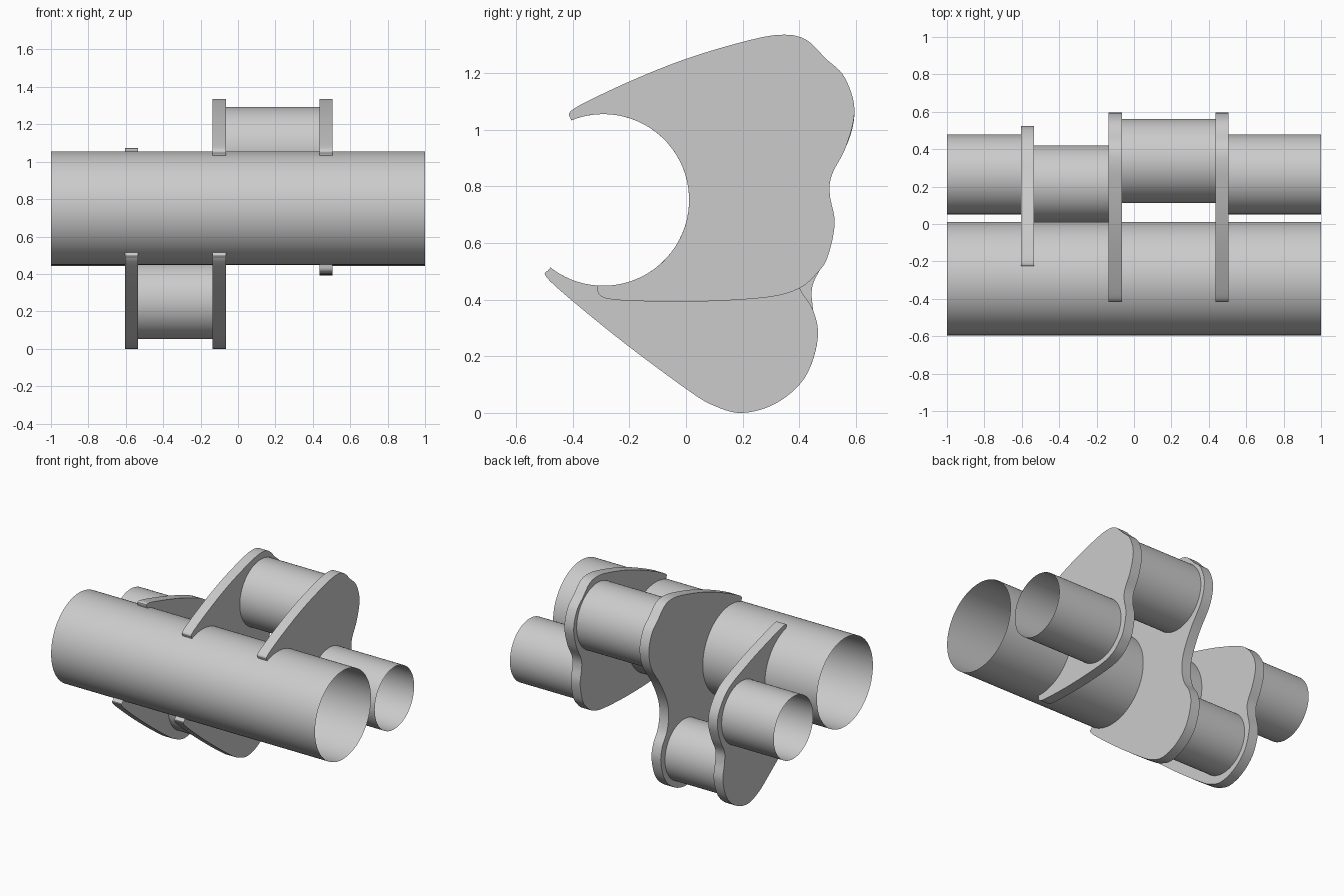
import bpy, bmesh, math
from mathutils import Vector

cube = bpy.data.objects.get("Cube")
if cube:
    bpy.data.objects.remove(cube, do_unlink=True)

steel = bpy.data.materials.new("light grey")
steel.use_nodes = True
grey = (0.6, 0.6, 0.6, 1)
steel.diffuse_color = grey
steel.node_tree.nodes["Principled BSDF"].inputs["Base Color"].default_value = grey

MAIN_Y, MAIN_Z, MAIN_R = -0.292, 0.752, 0.303
THICK = 0.07


def finish(bm, name):
    bmesh.ops.recalc_face_normals(bm, faces=bm.faces)
    mesh = bpy.data.meshes.new(name)
    bm.to_mesh(mesh)
    bm.free()
    mesh.materials.append(steel)
    obj = bpy.data.objects.new(name, mesh)
    bpy.context.collection.objects.link(obj)
    bpy.ops.object.select_all(action='DESELECT')
    obj.select_set(True)
    bpy.context.view_layer.objects.active = obj
    bpy.ops.object.shade_smooth_by_angle(angle=math.radians(35))


def tube(name, x0, x1, y, z, r):
    """Open thin-walled tube along x."""
    bm = bmesh.new()
    bmesh.ops.create_cone(bm, cap_ends=False, segments=96,
                          radius1=r, radius2=r, depth=x1 - x0)
    for v in bm.verts:
        v.co = Vector(((x0 + x1) / 2 + v.co.z, y + v.co.x, z + v.co.y))
    finish(bm, name)


def smooth_path(points, steps=6):
    """Catmull-Rom curve through the points."""
    p = [Vector(q) for q in points]
    p = [p[0]] + p + [p[-1]]
    out = []
    for a, b, c, d in zip(p, p[1:], p[2:], p[3:]):
        for i in range(steps):
            t = i / steps
            out.append(0.5 * (2 * b + (c - a) * t + (2 * a - 5 * b + 4 * c - d) * t ** 2
                              + (3 * b - a - 3 * c + d) * t ** 3))
    return out + [p[-1]]


def plate(name, x, points):
    """Web plate whose inner edge wraps around the main tube."""
    edge = smooth_path(points)
    angle = lambda q: math.atan2(q.y - MAIN_Z, q.x - MAIN_Y)
    start, end = angle(edge[-1]), angle(edge[0])
    n = 48
    for i in range(n + 1):
        a = start + (end - start) * i / n
        edge.append(Vector((MAIN_Y + MAIN_R * math.cos(a), MAIN_Z + MAIN_R * math.sin(a))))
    bm = bmesh.new()
    face = bm.faces.new([bm.verts.new((x, q.x, q.y)) for q in edge])
    grown = bmesh.ops.extrude_face_region(bm, geom=[face])
    bmesh.ops.translate(bm, vec=(THICK, 0, 0),
                        verts=[v for v in grown["geom"] if isinstance(v, bmesh.types.BMVert)])
    bmesh.ops.remove_doubles(bm, verts=bm.verts, dist=0.0005)
    finish(bm, name)


# Plate outlines as (y, z), shared between neighbouring plates
upper_lobe = [(-.408, 1.04), (-.395, 1.075), (-.2, 1.17), (0, 1.25), (.2, 1.31),
              (.33, 1.335), (.42, 1.32), (.495, 1.25), (.56, 1.185), (.595, 1.07),
              (.565, .94)]
lower_lobe = [(.465, .26), (.42, .125), (.32, .035), (.2, 0), (.1, .025),
              (0, .085), (-.25, .272), (-.48, .465), (-.487, .503)]
upper_waist = [(.515, .84), (.508, .77), (.525, .67), (.5, .55), (.46, .49), (.4, .44),
               (.3, .41), (.1, .395), (-.1, .393), (-.285, .405), (-.315, .45)]
middle_waist = [(.47, .8), (.4, .66), (.38, .55), (.4, .445), (.45, .36)]
lower_waist = [(-.22, 1.046), (-.205, 1.074), (0, 1.02), (.2, .955), (.4, .87), (.5, .76),
               (.523, .655), (.49, .54), (.447, .45), (.448, .37)]

plate("right_plate", -.605, lower_waist + lower_lobe)
plate("middle_plate", -.135, upper_lobe + middle_waist + lower_lobe)
plate("left_plate", .435, upper_lobe + upper_waist)

# Tubes
tube("main_tube", -1, 1, MAIN_Y, MAIN_Z, MAIN_R)
tube("right_end_tube", -1, -.605, .265, .655, .213)
tube("lower_tube", -.535, -.135, .215, .258, .205)
tube("upper_tube", -.065, .435, .337, 1.067, .225)
tube("left_end_tube", .505, 1, .265, .655, .213)
